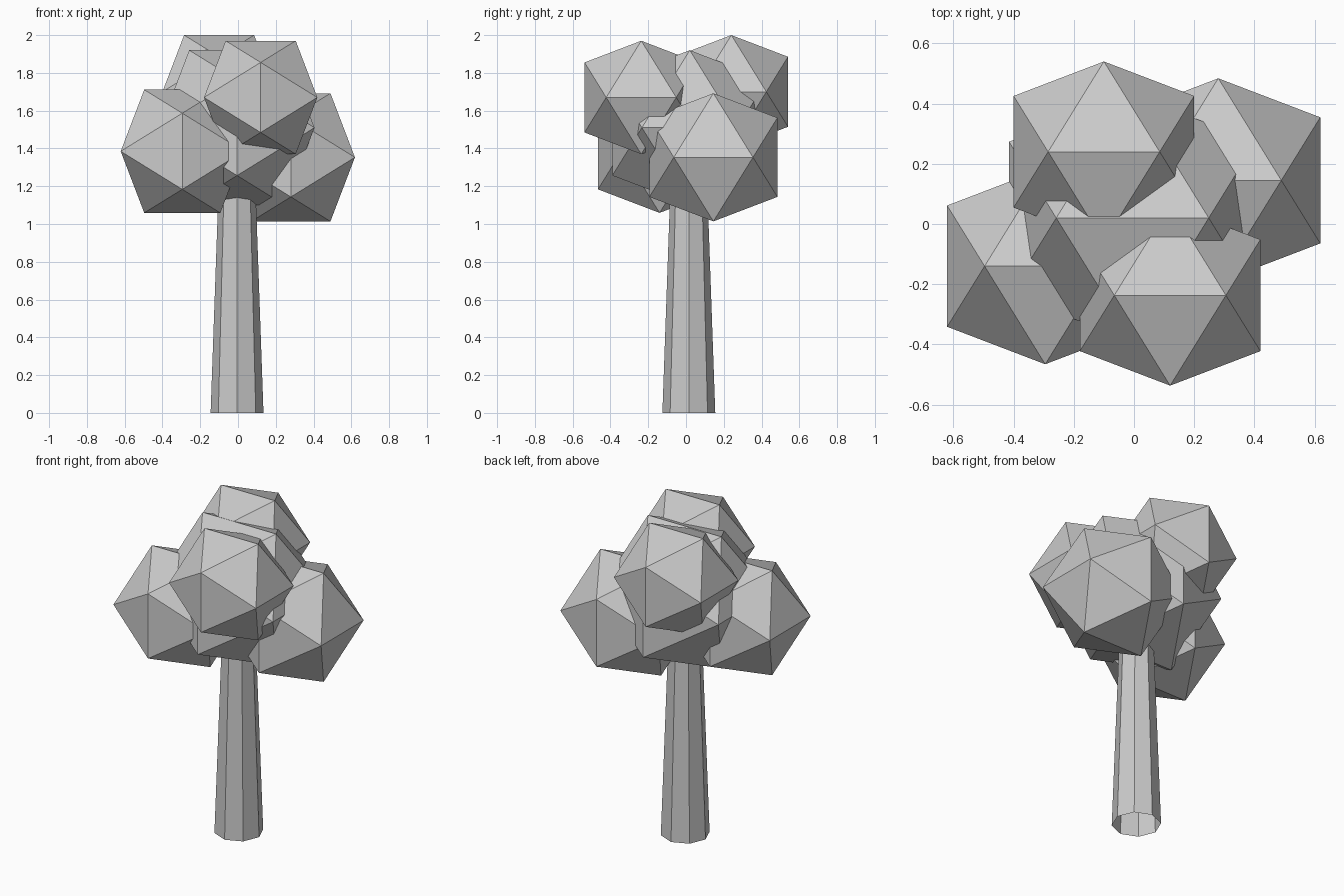
import bpy, bmesh, math
from mathutils import Vector

PHI = (1 + math.sqrt(5)) / 2

cube = bpy.data.objects.get("Cube")
if cube:
    bpy.data.objects.remove(cube, do_unlink=True)

# One plain grey for the whole tree
grey = bpy.data.materials.new("plain_grey")
colour = (0.6, 0.6, 0.6, 1.0)
grey.use_nodes = True
grey.diffuse_color = colour
for node in grey.node_tree.nodes:
    if node.type == 'BSDF_PRINCIPLED':
        node.inputs["Base Color"].default_value = colour


def finish(name, bm, location):
    bmesh.ops.recalc_face_normals(bm, faces=bm.faces)
    mesh = bpy.data.meshes.new(name)
    bm.to_mesh(mesh)
    bm.free()
    mesh.materials.append(grey)
    obj = bpy.data.objects.new(name, mesh)
    obj.location = location
    bpy.context.collection.objects.link(obj)
    return obj


def leaf_clump(name, centre, reach):
    """Icosahedron from three golden rectangles, with a level edge on top."""
    bm = bmesh.new()
    short = reach / PHI
    for s in (-short, short):
        for t in (-reach, reach):
            for corner in ((s, 0, t), (0, t, s), (t, s, 0)):
                bm.verts.new(corner)
    bmesh.ops.convex_hull(bm, input=bm.verts)
    return finish(name, bm, centre)


# Trunk: tapered open eight-sided tube, its top hidden in the foliage
bm = bmesh.new()
height = 1.3
bmesh.ops.create_cone(bm, cap_ends=False, segments=8,
                      radius1=0.14, radius2=0.094, depth=height)
bmesh.ops.translate(bm, verts=bm.verts, vec=Vector((0, 0, height / 2)))
finish("trunk", bm, (-0.005, 0.015, 0))

# Foliage: a large core with four clumps around it
leaf_clump("foliage_core", (-0.005, 0.02, 1.51), 0.41)
leaf_clump("foliage_back_top", (-0.10, 0.24, 1.70), 0.30)
leaf_clump("foliage_front_top", (0.12, -0.237, 1.67), 0.30)
leaf_clump("foliage_right", (-0.295, -0.14, 1.385), 0.326)
leaf_clump("foliage_left", (0.28, 0.145, 1.353), 0.339)
